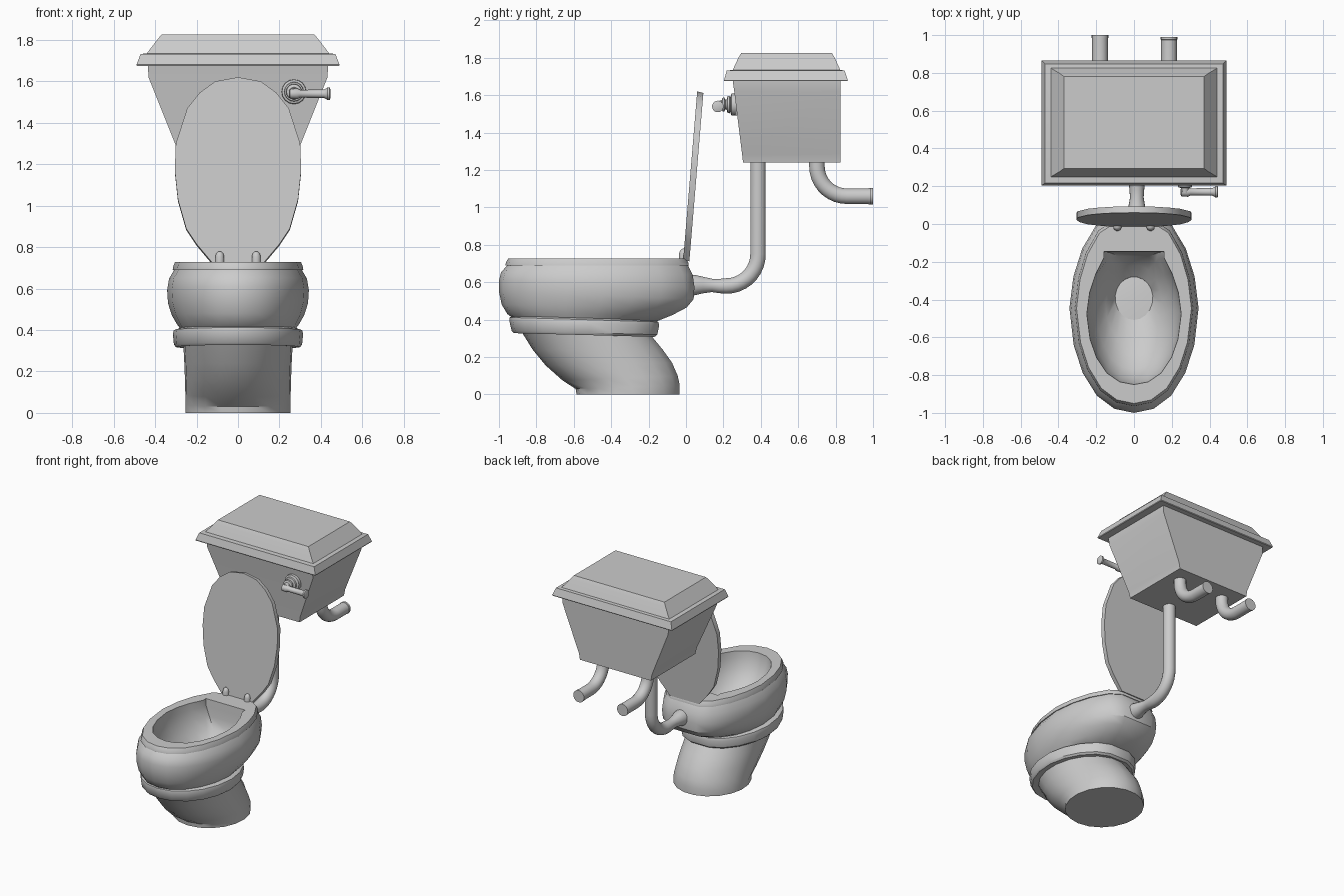
import bpy, bmesh
from math import sin, cos, pi
from mathutils import Vector


def loft(name, rings, angle=35):
    """Skin a list of equal-length vertex rings and cap both ends."""
    bm = bmesh.new()
    vs = [[bm.verts.new(p) for p in r] for r in rings]
    n = len(vs[0])
    for a, b in zip(vs, vs[1:]):
        for i in range(n):
            j = (i + 1) % n
            bm.faces.new((a[i], a[j], b[j], b[i]))
    bm.faces.new(vs[0])
    bm.faces.new(vs[-1])
    bmesh.ops.recalc_face_normals(bm, faces=bm.faces)
    me = bpy.data.meshes.new(name)
    bm.to_mesh(me)
    bm.free()
    ob = bpy.data.objects.new(name, me)
    bpy.context.collection.objects.link(ob)
    bpy.ops.object.select_all(action='DESELECT')
    bpy.context.view_layer.objects.active = ob
    ob.select_set(True)
    bpy.ops.object.shade_smooth_by_angle(angle=angle * pi / 180)
    return ob


# Half outline of the bowl, back to front: (share of half width, share of length)
EGG = [(.36, 0), (.60, .05), (.81, .17), (.94, .31), (1, .47),
       (.93, .66), (.79, .80), (.57, .915), (.30, .98), (0, 1)]


def egg(hw, yf, yb, zf, zb, blend=0.0, flat=0.0):
    """Egg ring, tilted from zf (front) to zb (back), blended toward an ellipse."""
    half = []
    for k, (x, t) in enumerate(EGG):
        a = (k + .5) / 9.5 * pi
        if k < 3:
            x = max(x, flat)
        x += (sin(a) - x) * blend
        t += ((1 - cos(a)) / 2 - t) * blend
        half.append(Vector((hw * x, yb + (yf - yb) * t, zb + (zf - zb) * t)))
    return half + [Vector((-p.x, p.y, p.z)) for p in reversed(half[:-1])]


def rect(z, hx, y0, y1):
    return [Vector(p) for p in ((-hx, y0, z), (hx, y0, z), (hx, y1, z), (-hx, y1, z))]


def lathe(name, origin, axis, profile, n=16):
    """Revolve (distance, radius) pairs around a world axis through origin."""
    axis = Vector(axis)
    u = axis.orthogonal().normalized()
    v = axis.cross(u)
    return loft(name, [[Vector(origin) + axis * d + (u * cos(i * 2 * pi / n)
                + v * sin(i * 2 * pi / n)) * r for i in range(n)] for d, r in profile])


def tube(name, x, path, n=18):
    """Sweep a circle along (y, z, radius) points in a plane of constant x."""
    pts = [Vector((x, y, z)) for y, z, r in path]
    rings = []
    for i, p in enumerate(pts):
        t = (pts[min(i + 1, len(pts) - 1)] - pts[max(i - 1, 0)]).normalized()
        u = Vector((1, 0, 0))
        v = t.cross(u)
        rings.append([p + (u * cos(k * 2 * pi / n) + v * sin(k * 2 * pi / n)) * path[i][2]
                      for k in range(n)])
    return loft(name, rings, 45)


def arc(cy, cz, r, a0, a1, radius, steps=9):
    out = []
    for i in range(steps + 1):
        a = (a0 + (a1 - a0) * i / steps) * pi / 180
        out.append((cy + r * cos(a), cz + r * sin(a), radius))
    return out


# Slanted pedestal
loft("pedestal", [egg(*r, 1) for r in (
    (.255, -.585, -.03, 0, 0), (.255, -.59, -.03, .03, .05),
    (.255, -.66, -.04, .075, .10), (.257, -.75, -.07, .155, .17),
    (.26, -.82, -.12, .24, .24), (.265, -.885, -.19, .345, .325))])

# Band between pedestal and bowl
loft("band", [egg(*r, .6) for r in (
    (.27, -.89, -.20, .33, .31), (.30, -.92, -.165, .328, .308),
    (.31, -.932, -.15, .34, .32), (.315, -.945, -.14, .395, .37),
    (.31, -.943, -.145, .412, .388), (.285, -.925, -.165, .42, .398))])

# Bowl: outer shell, rim, then down the inside to the drain
loft("bowl", [egg(*r) for r in (
    (.27, -.92, -.17, .405, .385, .5), (.295, -.955, -.07, .43, .425, .4),
    (.32, -.985, .005, .48, .465, .25), (.338, -1.0, .042, .55, .51, .15),
    (.342, -1.0, .046, .61, .575, .1), (.333, -.988, .036, .655, .64, .05),
    (.308, -.955, .01, .69, .69), (.315, -.965, .015, .69, .69),
    (.313, -.963, .013, .705, .705), (.304, -.95, .0, .728, .728),
    (.25, -.85, -.145, .728, .728, 0, .64), (.247, -.845, -.148, .68, .68, 0, .64),
    (.235, -.82, -.15, .61, .61, .1, .6), (.20, -.77, -.17, .53, .53, .3, .5),
    (.15, -.65, -.22, .46, .46, .6), (.10, -.50, -.28, .405, .405, .9),
    (.092, -.47, -.285, .36, .36, 1))], 32)

# Raised seat lid
LID = [(.12, .72), (.20, .815), (.25, .89), (.29, 1.03), (.305, 1.17), (.30, 1.30),
       (.245, 1.47), (.185, 1.545), (.11, 1.60), (0, 1.62)]
outline = LID + [(-x, z) for x, z in reversed(LID[:-1])]
loft("seat_lid", [[Vector((x, y + .075 * (z - .72) / .9, z + dz)) for x, z in outline]
                  for y, dz in ((-.015, 0), (.018, -.008))])

# Hinges
for name, s in (("left_hinge", -1), ("right_hinge", 1)):
    lathe(name, (s * .088, -.015, .72), (0, 0, 1),
          [(0, .022), (.035, .022), (.05, .017), (.058, .008), (.06, .001)], 12)

# Cistern and its cover
loft("tank", [rect(1.24, .29, .305, .825), rect(1.285, .298, .30, .825),
              rect(1.62, .432, .258, .825), rect(1.69, .435, .248, .825)], 20)
loft("tank_cover", [rect(1.675, .488, .205, .862), rect(1.68, .49, .203, .865),
                    rect(1.732, .47, .218, .848), rect(1.735, .44, .25, .825),
                    rect(1.80, .39, .28, .795), rect(1.825, .37, .295, .78)], 20)

# Flush pipe from bowl to tank
tube("flush_pipe", .015, [(.02, .585, .057), (.05, .585, .055), (.09, .585, .045),
                          (.14, .583, .036), (.18, .58, .039)]
     + arc(.215, .75, .17, -90, 0, .042) + [(.385, 1.25, .042)])

# Two pipes leaving the back of the tank
for name, x, end in (("left_water_pipe", -.18, 1.0), ("right_water_pipe", .185, .99)):
    tube(name, x, [(.70, 1.26, .042)] + arc(.86, 1.22, .16, 180, 270, .042)
         + [(end - .015, 1.06, .042), (end - .014, 1.06, .044), (end, 1.06, .044)])

# Flush lever
lathe("lever_mount", (.27, 0, 1.55), (0, 1, 0), [
    (.165, .018), (.19, .022), (.195, .036), (.205, .038), (.21, .026), (.218, .028),
    (.222, .045), (.232, .047), (.237, .04), (.243, .058), (.27, .06)])
lathe("lever_arm", (0, .17, 1.54), (1, 0, 0), [
    (.245, .012), (.252, .024), (.285, .026), (.30, .019), (.415, .02),
    (.428, .027), (.432, .031), (.442, .031), (.446, .022)])
